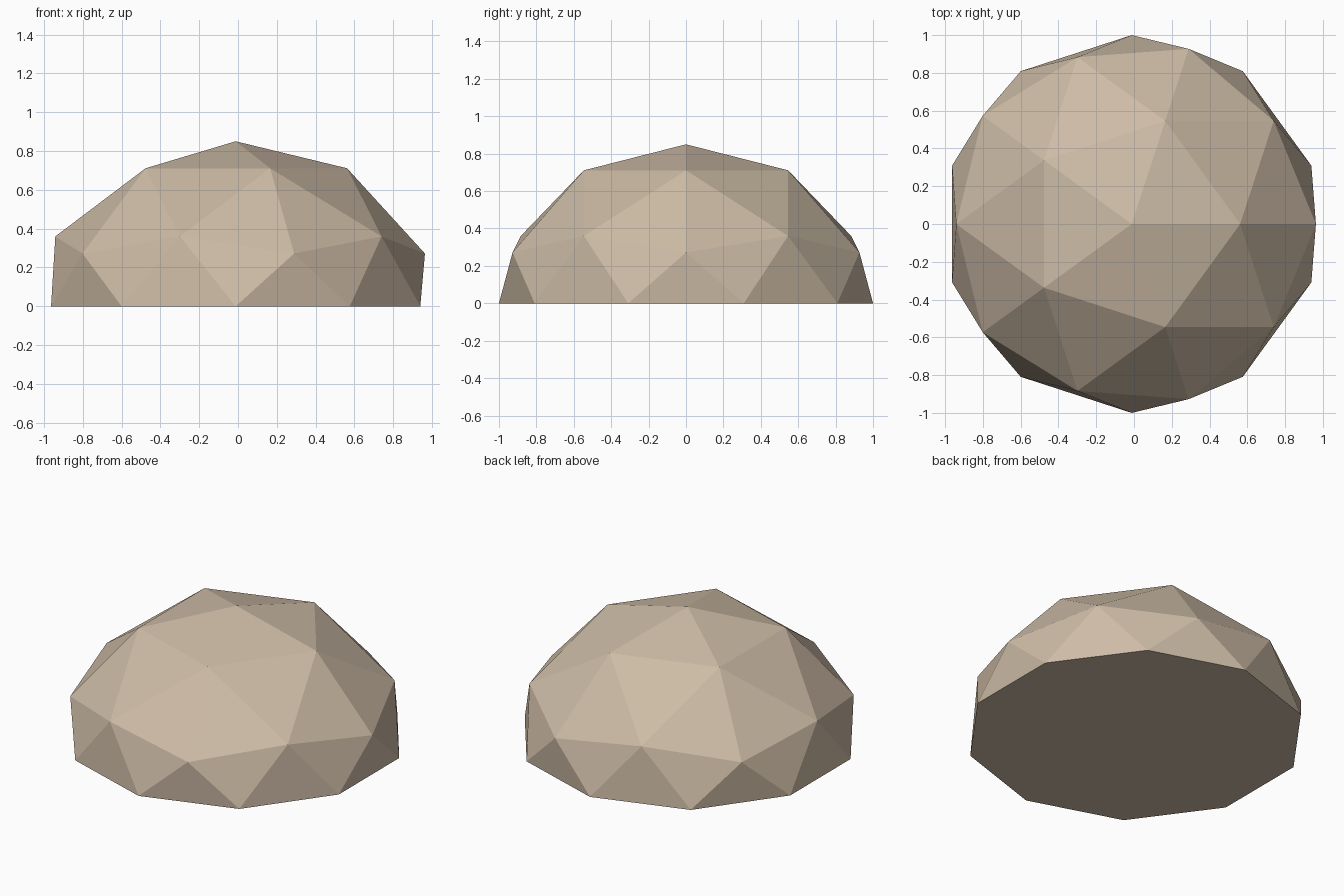
import bpy, bmesh, math

if "Cube" in bpy.data.objects:
    bpy.data.objects.remove(bpy.data.objects["Cube"])

# Faceted boulder: upper half of an icosphere, each ring reshaped to measured radius and height
bm = bmesh.new()
bmesh.ops.create_icosphere(bm, subdivisions=2, radius=1.0)
bmesh.ops.delete(bm, geom=[v for v in bm.verts if v.co.z < -0.01], context='VERTS')

# (height on unit sphere, new radius, new height)
rings = [(1.0, 0.0, 0.85), (0.851, 0.574, 0.711), (0.526, 0.929, 0.36),
         (0.447, 0.975, 0.272), (0.0, 1.0, 0.0)]
for v in bm.verts:
    _, r, z = min(rings, key=lambda k: abs(k[0] - v.co.z))
    a = math.atan2(v.co.y, v.co.x)
    v.co = (r * math.cos(a) - 0.012, r * math.sin(a), z)

# Flat underside
bmesh.ops.contextual_create(bm, geom=[e for e in bm.edges if e.is_boundary])
bmesh.ops.recalc_face_normals(bm, faces=bm.faces)

mesh = bpy.data.meshes.new("boulder")
bm.to_mesh(mesh)
bm.free()

mat = bpy.data.materials.new("sandy stone")
mat.diffuse_color = (0.61, 0.50, 0.38, 1)
mat.use_nodes = True
mat.node_tree.nodes["Principled BSDF"].inputs["Base Color"].default_value = mat.diffuse_color
mesh.materials.append(mat)
bpy.context.collection.objects.link(bpy.data.objects.new("boulder", mesh))
